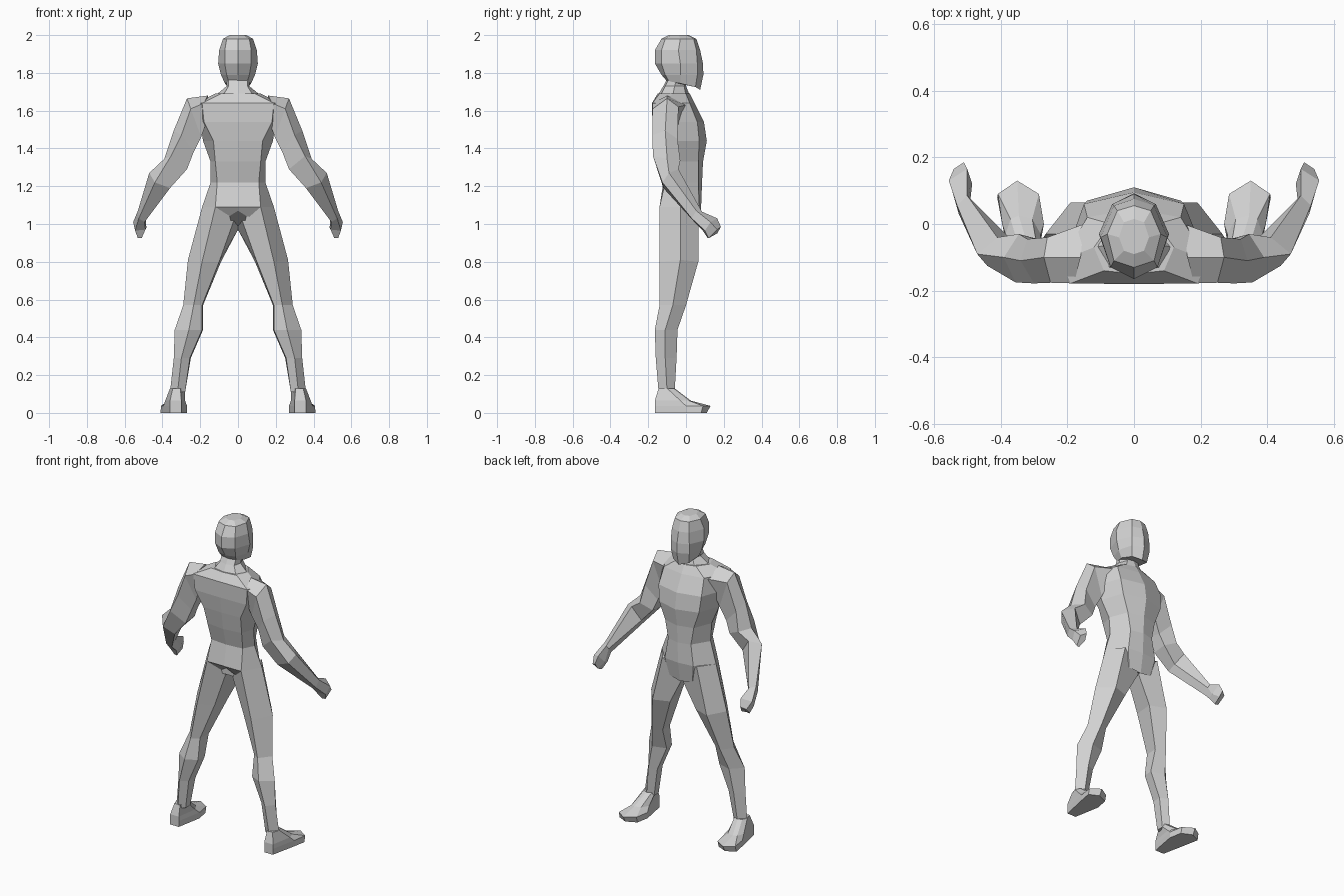
import bpy, bmesh

skin = bpy.data.materials.new("light_grey")
skin.diffuse_color = (0.64, 0.64, 0.64, 1)


def loft(name, rings):
    """Skin a list of equal-length point rings and cap both ends."""
    bm = bmesh.new()
    loops = [[bm.verts.new(p) for p in ring] for ring in rings]
    n = len(loops[0])
    for a, b in zip(loops, loops[1:]):
        for i in range(n):
            j = (i + 1) % n
            bm.faces.new((a[i], a[j], b[j], b[i]))
    bm.faces.new(loops[0])
    bm.faces.new(loops[-1])
    bmesh.ops.recalc_face_normals(bm, faces=bm.faces)
    mesh = bpy.data.meshes.new(name)
    bm.to_mesh(mesh)
    bm.free()
    mesh.materials.append(skin)
    ob = bpy.data.objects.new(name, mesh)
    bpy.context.collection.objects.link(ob)


def full(z, half):
    """Half ring from back centre to front centre, mirrored; z may be a list."""
    zs = z if isinstance(z, list) else [z] * len(half)
    pts = [(x, y, h) for (x, y), h in zip(half, zs)]
    return pts + [(-x, y, h) for x, y, h in pts[-2:0:-1]]


def flat(z, pts):
    return [(x, y, z) for x, y in pts]


def pair(name, rings):
    for side, s in (("right", 1), ("left", -1)):
        loft(side + "_" + name, [[(s * x, y, z) for x, y, z in r] for r in rings])


# Torso, shoulders down to crotch
loft("torso", [
    full(1.69, [(0, -.15), (.09, -.14), (.12, -.07), (.07, 0), (0, .02)]),
    full(1.64, [(0, -.18), (.19, -.178), (.22, -.11), (.14, .02), (0, .045)]),
    full(1.54, [(0, -.178), (.18, -.175), (.20, -.08), (.15, .06), (0, .095)]),
    full(1.44, [(0, -.165), (.13, -.16), (.185, -.07), (.14, .07), (0, .11)]),
    full(1.33, [(0, -.15), (.12, -.135), (.145, -.05), (.10, .065), (0, .09)]),
    full(1.22, [(0, -.12), (.11, -.11), (.145, -.04), (.08, .065), (0, .085)]),
    full(1.09, [(0, -.14), (.12, -.14), (.19, -.03), (.10, .07), (0, .08)]),
    full([1.07, 1.02, 1.0, .98, .965],
         [(0, -.11), (.08, -.10), (.18, -.03), (.08, .05), (0, .06)]),
])

# Neck
loft("neck", [
    full(1.77, [(0, -.10), (.05, -.09), (.06, -.05), (.04, 0), (0, .01)]),
    full(1.73, [(0, -.12), (.05, -.11), (.06, -.06), (.04, -.01), (0, 0)]),
    full(1.68, [(0, -.15), (.08, -.135), (.12, -.07), (.06, 0), (0, .02)]),
])

# Head with forward chin
loft("head", [
    full(2.0, [(0, -.09), (.03, -.08), (.045, -.04), (.03, .005), (0, .015)]),
    full(1.98, [(0, -.13), (.06, -.11), (.08, -.03), (.05, .04), (0, .055)]),
    full(1.92, [(0, -.165), (.07, -.13), (.10, -.04), (.06, .055), (0, .075)]),
    full(1.85, [(0, -.165), (.07, -.13), (.105, -.03), (.065, .06), (0, .09)]),
    full(1.79, [(0, -.13), (.06, -.11), (.09, -.03), (.065, .06), (0, .092)]),
    full([1.755, 1.755, 1.745, 1.725, 1.71],
         [(0, -.10), (.05, -.09), (.07, -.03), (.055, .05), (0, .075)]),
])

# Arms: each ring runs outer, back, under, front under, front
pair("arm", [
    [(.16, -.10, 1.68), (.18, -.178, 1.64), (.17, -.15, 1.53), (.17, -.04, 1.52), (.15, 0, 1.63)],
    [(.27, -.10, 1.665), (.25, -.176, 1.61), (.195, -.14, 1.46), (.20, -.05, 1.45), (.26, -.04, 1.62)],
    [(.34, -.11, 1.495), (.30, -.178, 1.47), (.235, -.13, 1.38), (.24, -.06, 1.37), (.32, -.045, 1.45)],
    [(.39, -.10, 1.345), (.355, -.175, 1.36), (.27, -.14, 1.29), (.27, -.05, 1.30), (.345, -.03, 1.335)],
    [(.47, -.09, 1.27), (.44, -.125, 1.22), (.36, -.12, 1.19), (.355, -.06, 1.21), (.41, -.04, 1.29)],
    [(.53, .055, 1.07), (.525, .03, 1.03), (.495, .045, 1.01), (.49, .075, 1.045), (.50, .085, 1.065)],
])

# Fists
pair("hand", [
    [(.53, .055, 1.07), (.525, .03, 1.03), (.495, .045, 1.01), (.49, .075, 1.045), (.50, .085, 1.065)],
    [(.555, .13, 1.01), (.545, .10, .965), (.49, .085, .97), (.485, .12, .98), (.50, .165, 1.03)],
    [(.54, .165, .97), (.53, .12, .925), (.51, .115, .925), (.505, .165, .95), (.51, .185, .985)],
])

# Legs: each ring runs back, outer, front, inner front, inner back
pair("leg", [
    [(.12, -.14, 1.09), (.19, -.03, 1.09), (.12, .065, 1.09), (0, .04, .97), (0, -.09, 1.08)],
    [(.19, -.14, .80), (.265, -.03, .81), (.19, .065, .80), (.09, .03, .80), (.10, -.09, .80)],
    flat(.57, [(.235, -.14), (.29, -.07), (.24, 0), (.185, -.03), (.19, -.11)]),
    flat(.44, [(.26, -.165), (.335, -.11), (.27, -.045), (.185, -.07), (.19, -.13)]),
    flat(.29, [(.30, -.16), (.34, -.11), (.30, -.05), (.25, -.07), (.255, -.13)]),
    flat(.11, [(.32, -.145), (.36, -.10), (.32, -.06), (.28, -.08), (.28, -.125)]),
])

# Feet
pair("foot", [
    flat(0, [(.30, -.165), (.36, -.165), (.395, 0), (.41, .08), (.35, .11), (.285, .08), (.27, 0)]),
    flat(.037, [(.30, -.165), (.36, -.165), (.395, 0), (.408, .09), (.35, .13), (.285, .09), (.27, 0)]),
    flat(.065, [(.30, -.165), (.36, -.165), (.385, -.03), (.37, .015), (.345, .025), (.305, .015), (.28, -.03)]),
    flat(.13, [(.305, -.145), (.345, -.145), (.36, -.10), (.345, -.07), (.32, -.06), (.29, -.07), (.28, -.10)]),
])
